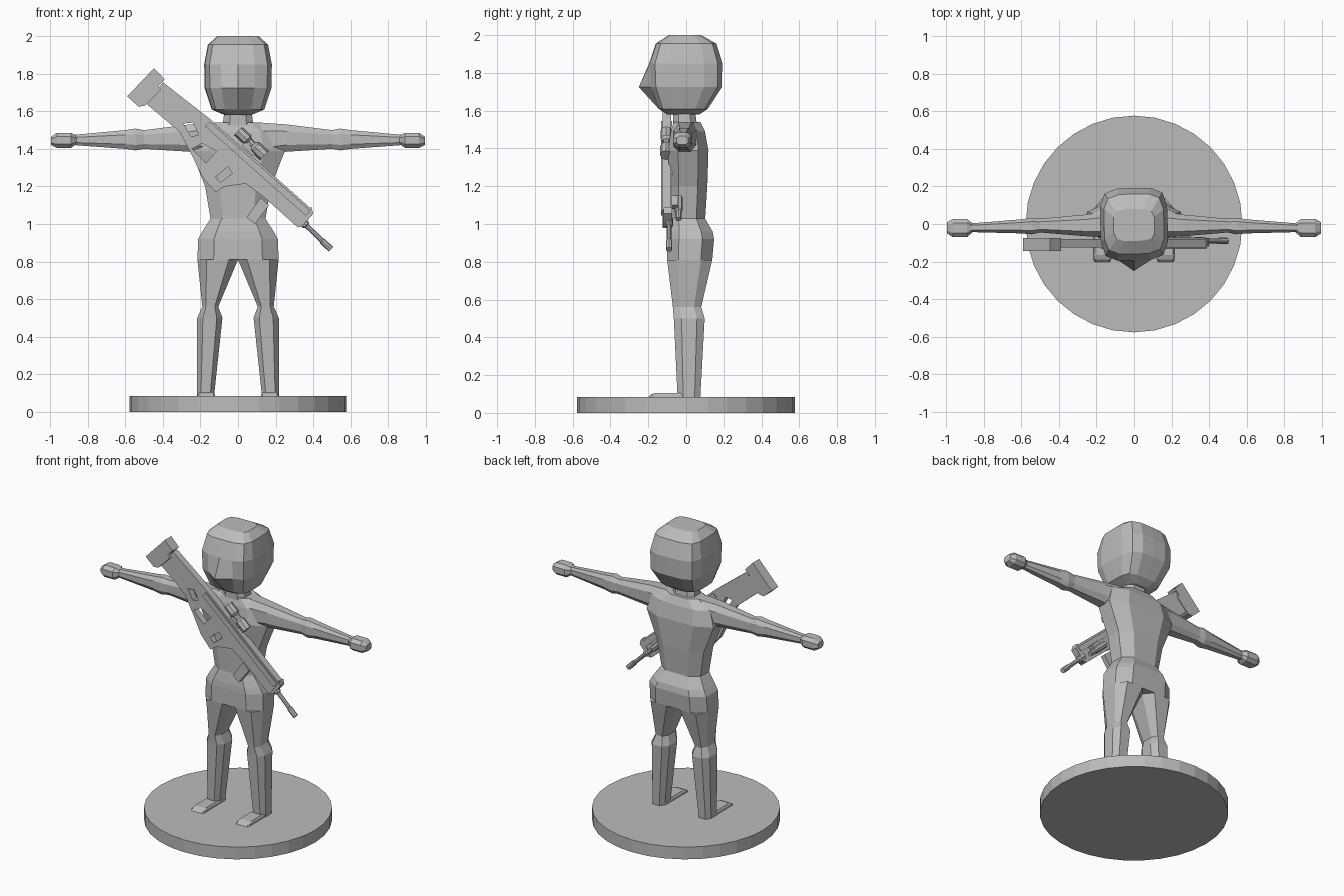
import bpy, bmesh, math
from mathutils import Vector

if "Cube" in bpy.data.objects:
    bpy.data.objects.remove(bpy.data.objects["Cube"])

grey = bpy.data.materials.new("plain grey")
grey.diffuse_color = (0.5, 0.5, 0.5, 1)
grey.use_nodes = True
grey.node_tree.nodes["Principled BSDF"].inputs["Base Color"].default_value = grey.diffuse_color


def finish(name, bm, mirror=False):
    bmesh.ops.recalc_face_normals(bm, faces=bm.faces)
    me = bpy.data.meshes.new(name)
    bm.to_mesh(me)
    bm.free()
    me.materials.append(grey)
    ob = bpy.data.objects.new(name, me)
    bpy.context.collection.objects.link(ob)
    if mirror:
        ob.modifiers.new("mirror", 'MIRROR').use_mirror_merge = False
    return ob


def loft(name, rings, mirror=False):
    """Skin a list of equal-length point rings and cap both ends."""
    bm = bmesh.new()
    rows = [[bm.verts.new(p) for p in r] for r in rings]
    n = len(rows[0])
    for a, b in zip(rows, rows[1:]):
        for i in range(n):
            j = (i + 1) % n
            bm.faces.new((a[i], a[j], b[j], b[i]))
    bm.faces.new(rows[0])
    bm.faces.new(rows[-1])
    return finish(name, bm, mirror)


def octagon(a0, a1, b0, b1, k=0.55, m=0.5):
    """Chamfered rectangle between the given limits."""
    ca, ha, cb, hb = (a0 + a1) / 2, (a1 - a0) / 2, (b0 + b1) / 2, (b1 - b0) / 2
    unit = [(-k, -1), (k, -1), (1, -m), (1, m), (k, 1), (-k, 1), (-1, m), (-1, -m)]
    return [(ca + u * ha, cb + v * hb) for u, v in unit]


def upright(name, rows, mirror=False, k=0.55, m=0.5):
    """Loft of horizontal sections: z, x0, x1, y0, y1."""
    return loft(name, [[(x, y, r[0]) for x, y in octagon(*r[1:], k, m)]
                       for r in rows], mirror)


def rod(name, p, q, radii, n=8):
    """Round bar from p to q; radii are (fraction, radius) pairs."""
    p, q = Vector(p), Vector(q)
    d = (q - p).normalized()
    s = d.cross(Vector((0, 1, 0))).normalized()
    t = d.cross(s)
    return loft(name, [[p.lerp(q, f) + r * (s * math.cos(i * math.tau / n) + t * math.sin(i * math.tau / n))
                        for i in range(n)] for f, r in radii])


def plate(name, outline, y0, y1, holes=()):
    """Flat front-facing shape, with openings, spanning y0 to y1."""
    cu = bpy.data.curves.new(name, 'CURVE')
    cu.dimensions, cu.fill_mode = '2D', 'BOTH'
    cu.extrude = (y1 - y0) / 2
    for pts in (outline, *holes):
        sp = cu.splines.new('POLY')
        sp.points.add(len(pts) - 1)
        for pt, (x, z) in zip(sp.points, pts):
            pt.co = (x, z, 0, 1)
        sp.use_cyclic_u = True
    tmp = bpy.data.objects.new(name + " helper", cu)
    bpy.context.collection.objects.link(tmp)
    bpy.context.view_layer.update()
    me = bpy.data.meshes.new_from_object(tmp.evaluated_get(bpy.context.evaluated_depsgraph_get()))
    bpy.data.objects.remove(tmp)
    bm = bmesh.new()
    bm.from_mesh(me)
    bpy.data.meshes.remove(me)
    bmesh.ops.remove_doubles(bm, verts=bm.verts, dist=1e-5)
    for v in bm.verts:
        x, z, d = v.co
        v.co = (x, (y0 + y1) / 2 + d, z)
    for f in bm.faces:
        f.smooth = False
    return finish(name, bm)


# round base
bm = bmesh.new()
bmesh.ops.create_cone(bm, cap_ends=True, segments=32, radius1=0.577, radius2=0.577, depth=0.083)
bmesh.ops.translate(bm, verts=bm.verts, vec=(0, 0, 0.0415))
finish("base", bm)

# boxy rounded head with a pointed nose
quarter = [(0, -1), (.5, -.98), (.87, -.84), (1, -.5)]
square = []
for turn in range(4):
    for u, v in quarter:
        for _ in range(turn):
            u, v = -v, u
        square.append((u, v))
rings = []
for z, hx, y0, y1 in [(1.58, .07, -.10, .07), (1.61, .14, -.145, .115), (1.725, .178, -.19, .19),
                      (1.85, .18, -.195, .193), (1.955, .16, -.16, .16), (2.0, .11, -.09, .08)]:
    rings.append([Vector((u * hx, (y0 + y1) / 2 + v * (y1 - y0) / 2, z)) for u, v in square])
rings[2][0].y = -.25
loft("head", rings)

# neck, torso and hips
upright("neck", [(1.50, -.10, .10, -.07, .07), (1.54, -.08, .08, -.07, .055), (1.62, -.07, .07, -.07, .045)])
upright("torso", [(1.02, -.145, .145, -.085, .10), (1.2, -.175, .175, -.09, .112),
                  (1.39, -.25, .25, -.095, .118), (1.49, -.22, .22, -.08, .10),
                  (1.54, -.12, .12, -.065, .075)])
upright("hips", [(.81, -.216, .216, -.1, .138), (.92, -.212, .212, -.1, .148),
                 (.96, -.19, .19, -.097, .14), (1.03, -.145, .145, -.085, .10)], k=.6)

# legs and feet
upright("leg", [(.81, .0, .216, -.1, .138), (.56, .105, .19, -.07, .08),
                (.50, .083, .217, -.065, .098), (.08, .128, .218, -.045, .075)], True)
upright("foot", [(.08, .122, .216, -.205, .05), (.095, .124, .214, -.19, .05),
                 (.105, .13, .208, -.165, .03)], True, .85, .9)

# arms and hands, sections along x: x, y0, y1, z0, z1
def sideways(name, rows):
    return loft(name, [[(r[0], y, z) for y, z in octagon(*r[1:])] for r in rows], True)

sideways("arm", [(.12, -.07, .07, 1.36, 1.54), (.26, -.065, .05, 1.385, 1.53),
                 (.50, -.045, .028, 1.40, 1.50), (.545, -.055, .032, 1.392, 1.508),
                 (.60, -.05, .025, 1.40, 1.50), (.87, -.043, .003, 1.42, 1.475)])
sideways("hand", [(.86, -.045, .005, 1.425, 1.47), (.89, -.07, .027, 1.405, 1.485),
                  (.965, -.07, .027, 1.405, 1.485), (.995, -.05, .01, 1.42, 1.465)])

# slung rifle: pierced body, stock end, grip, scope and barrel
plate("rifle_body",
      [(-.40, 1.755), (-.15, 1.56), (.39, 1.08), (.32, .98), (.13, 1.15), (.04, 1.215), (-.07, 1.20),
       (-.12, 1.17), (-.19, 1.25), (-.24, 1.355), (-.31, 1.49), (-.485, 1.637)], -.125, -.08,
      [[(-.29, 1.535), (-.24, 1.54), (-.21, 1.475), (-.25, 1.465)],
       [(-.245, 1.40), (-.19, 1.43), (-.115, 1.385), (-.17, 1.325)],
       [(-.12, 1.25), (-.055, 1.305), (-.03, 1.27), (-.095, 1.22)]])
plate("rifle_butt", [(-.59, 1.68), (-.447, 1.83), (-.39, 1.77), (-.425, 1.735),
                     (-.41, 1.715), (-.495, 1.63), (-.53, 1.625)], -.145, -.075)
plate("rifle_rail", [(-.15, 1.545), (.385, 1.07), (.36, 1.045), (-.175, 1.52)], -.133, -.073)
plate("rifle_magazine", [(.045, 1.035), (.12, 1.14), (.165, 1.10), (.09, 1.0)], -.12, -.085)
plate("rifle_foresight", [(.37, 1.075), (.39, 1.09), (.40, 1.055), (.34, .985), (.315, .985)], -.12, -.075)
rod("scope", (0, -.105, 1.495), (.14, -.105, 1.365),
    [(0, .03), (.35, .03), (.42, .018), (.58, .018), (.65, .033), (1, .033)])
plate("scope_mount", [(.02, 1.42), (.06, 1.46), (.12, 1.40), (.08, 1.36)], -.115, -.095)
rod("rifle_barrel", (.33, -.09, 1.025), (.495, -.09, .865),
    [(0, .022), (.2, .022), (.22, .013), (.7, .013), (.72, .017), (1, .017)])
rod("side_light", (.2, -.04, 1.14), (.32, -.04, 1.025), [(0, .022), (.6, .022), (.65, .015), (1, .015)])
plate("side_light_mount", [(.22, 1.13), (.25, 1.15), (.30, 1.10), (.27, 1.08)], -.085, -.045)
